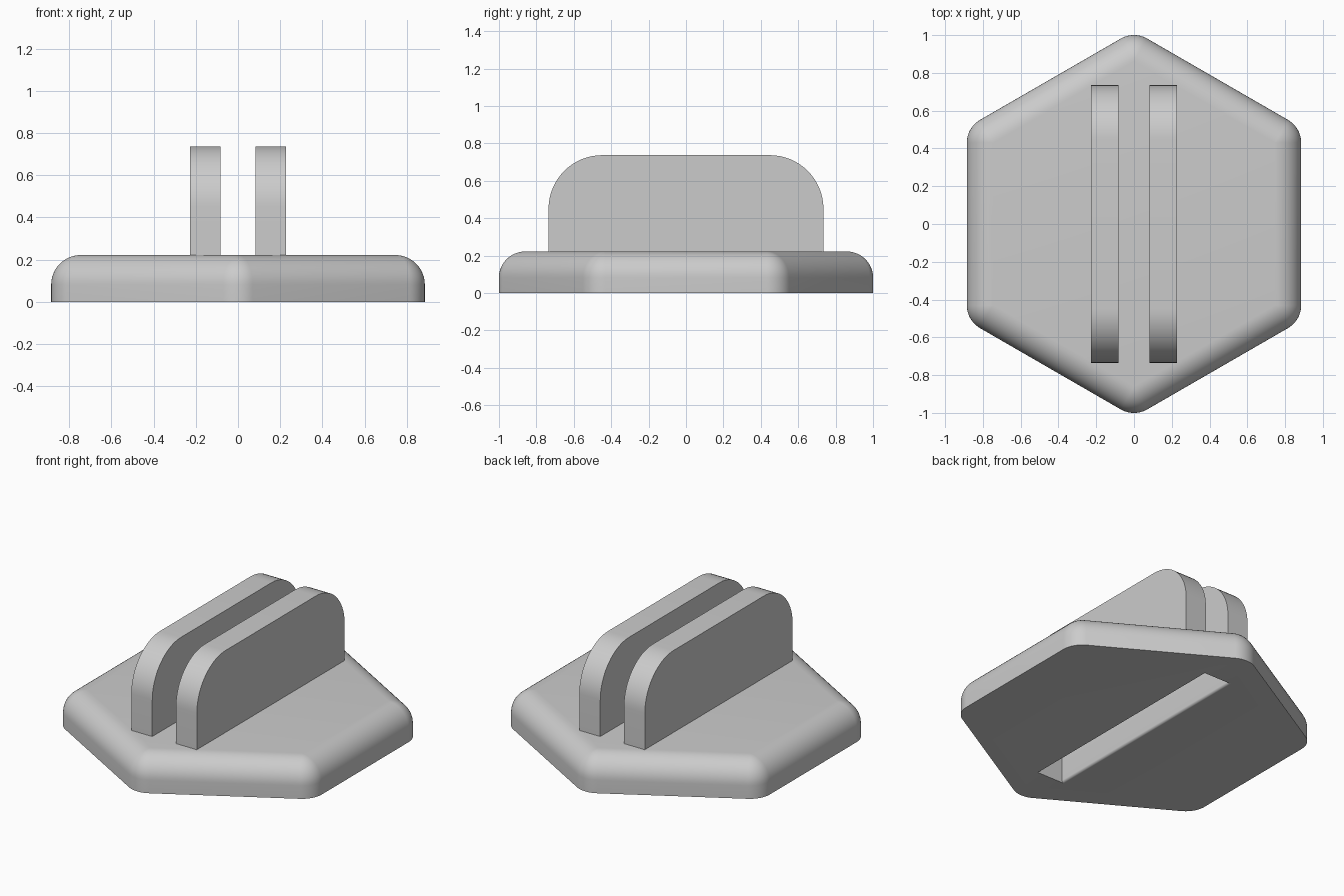
import bpy, bmesh
from math import sin, cos, pi, radians

cube = bpy.data.objects.get("Cube")
if cube:
    bpy.data.objects.remove(cube, do_unlink=True)

grey = bpy.data.materials.new("plain_grey")
grey.use_nodes = True
colour = (0.6, 0.6, 0.6, 1)
grey.diffuse_color = colour
grey.node_tree.nodes["Principled BSDF"].inputs["Base Color"].default_value = colour


def make_object(name, bm):
    bmesh.ops.remove_doubles(bm, verts=bm.verts, dist=1e-5)
    bmesh.ops.recalc_face_normals(bm, faces=bm.faces)
    mesh = bpy.data.meshes.new(name)
    bm.to_mesh(mesh)
    bm.free()
    mesh.materials.append(grey)
    obj = bpy.data.objects.new(name, mesh)
    bpy.context.collection.objects.link(obj)
    return obj


def select_only(obj):
    bpy.ops.object.select_all(action='DESELECT')
    obj.select_set(True)
    bpy.context.view_layer.objects.active = obj


def smooth(obj):
    select_only(obj)
    bpy.ops.object.shade_smooth_by_angle(angle=radians(30))


def arc(cx, cy, r, start, end, steps):
    """Points on a circular arc, angles in degrees."""
    angles = [radians(start + (end - start) * i / steps) for i in range(steps + 1)]
    return [(cx + r * cos(a), cy + r * sin(a)) for a in angles]


def extrude_profile(name, profile, x_axis, start, end):
    """Extrude a 2D profile along x (profile is y, z) or along y (profile is x, z)."""
    bm = bmesh.new()
    rings = []
    for d in (start, end):
        rings.append([bm.verts.new((d, u, v) if x_axis else (u, d, v)) for u, v in profile])
        bm.faces.new(rings[-1])
    bridge(bm, *rings)
    return make_object(name, bm)


def bridge(bm, a, b):
    n = len(a)
    for i in range(n):
        j = (i + 1) % n
        bm.faces.new((a[i], a[j], b[j], b[i]))


# Hexagonal base with rounded corners and a rounded top edge
FILLET, HEIGHT, APOTHEM, STEPS = 0.14, 0.222, 0.885, 12


def rounded_hexagon(r):
    inner = (APOTHEM - FILLET) / cos(pi / 6)
    points = []
    for k in range(6):
        mid = 30 + 60 * k
        points += arc(inner * cos(radians(mid)), inner * sin(radians(mid)),
                      r, mid - 30, mid + 30, STEPS)
    return points


bm = bmesh.new()
levels = [(FILLET, 0)] + arc(0, HEIGHT - FILLET, FILLET, 0, 90, STEPS)
rings = [[bm.verts.new((x, y, z)) for x, y in rounded_hexagon(max(r, 0))]
         for r, z in levels[:-1]]
for lower, upper in zip(rings, rings[1:]):
    bridge(bm, lower, upper)
bm.faces.new(rings[0])
top = [bm.verts.new((x, y, HEIGHT)) for x, y in rounded_hexagon(0)[::STEPS + 1]]
bm.faces.new(top)
for k in range(6):
    base = k * (STEPS + 1)
    for i in range(STEPS):
        bm.faces.new((rings[-1][base + i], rings[-1][base + i + 1], top[k]))
    nxt = (k + 1) % 6
    bm.faces.new((rings[-1][base + STEPS], rings[-1][nxt * (STEPS + 1)], top[nxt], top[k]))
base = make_object("hexagonal_base", bm)

# Long slot in the underside, its long edges slightly rounded
half = [(0.1, -0.05)] + arc(0.1, 0.015, 0.015, 270, 180, 5) + [(0.085, 0.185)]
profile = half + [(-x, z) for x, z in reversed(half)]
cutter = extrude_profile("slot_cutter", profile, False, -0.74, 0.74)
cutter.hide_render = True
slot = base.modifiers.new("slot", 'BOOLEAN')
slot.operation = 'DIFFERENCE'
slot.solver = 'EXACT'
slot.object = cutter
select_only(base)
bpy.ops.object.modifier_apply(modifier=slot.name)
bpy.data.objects.remove(cutter, do_unlink=True)
smooth(base)

# Two upright plates with rounded top corners
LENGTH, TOP, ROUND = 0.735, 0.737, 0.287
outline = [(-LENGTH, 0.21), (LENGTH, 0.21)]
outline += arc(LENGTH - ROUND, TOP - ROUND, ROUND, 0, 90, 16)
outline += arc(ROUND - LENGTH, TOP - ROUND, ROUND, 90, 180, 16)
for name, side in (("left_plate", 1), ("right_plate", -1)):
    smooth(extrude_profile(name, outline, True, side * 0.082, side * 0.228))
